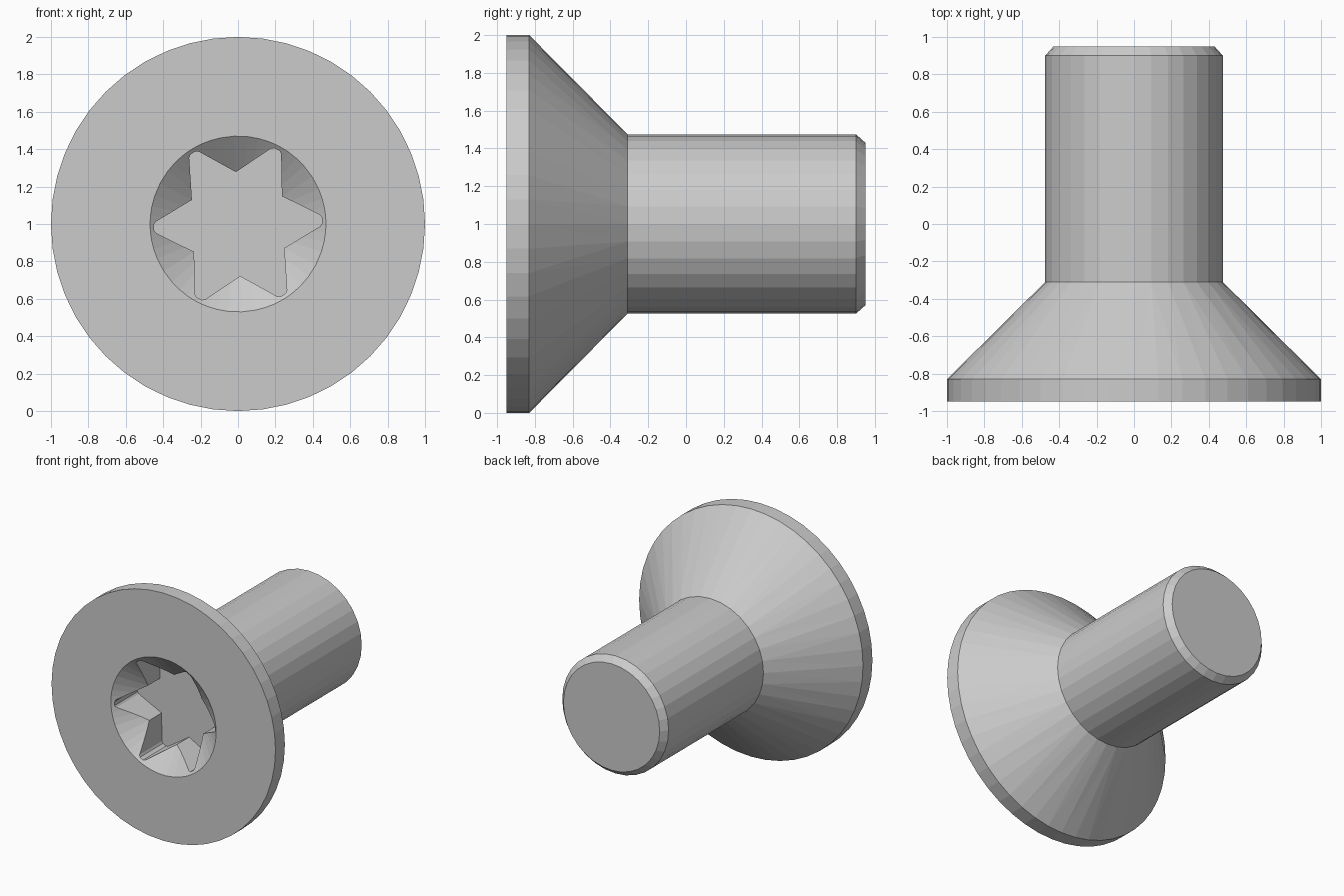
import bpy, bmesh
from math import sin, cos, radians

if "Cube" in bpy.data.objects:
    bpy.data.objects.remove(bpy.data.objects["Cube"])

bm = bmesh.new()
CZ = 1.0      # height of the screw axis
TWIST = 2.4   # rotation of the star socket


def loop(points):
    """Ring of vertices around the y axis from (angle in degrees, radius, y)."""
    return [(a, bm.verts.new((r * cos(radians(a)), y, CZ + r * sin(radians(a)))))
            for a, r, y in points]


def ring(n, r, y):
    return loop([(360 * i / n, r, y) for i in range(n)])


def stitch(a, b):
    """Join two rings: quads when the counts match, otherwise triangles by angle."""
    na, nb = len(a), len(b)
    if na == nb:
        for i in range(na):
            j = (i + 1) % na
            bm.faces.new((a[i][1], a[j][1], b[j][1], b[i][1]))
        return
    i = j = 0
    while i < na or j < nb:
        next_a = a[(i + 1) % na][0] + 360 * ((i + 1) // na)
        next_b = b[(j + 1) % nb][0] + 360 * ((j + 1) // nb)
        va, vb = a[i % na][1], b[j % nb][1]
        if j >= nb or (i < na and next_a <= next_b):
            bm.faces.new((va, a[(i + 1) % na][1], vb))
            i += 1
        else:
            bm.faces.new((va, b[(j + 1) % nb][1], vb))
            j += 1


def cap(a):
    bm.faces.new([v for _, v in a])


# Head and shank
face = ring(48, 1.0, -0.95)
rim = ring(48, 1.0, -0.83)
neck = ring(32, 0.475, -0.31)
shank = ring(32, 0.475, 0.90)
tip = ring(32, 0.43, 0.95)
for a, b in ((face, rim), (rim, neck), (neck, shank), (shank, tip)):
    stitch(a, b)
cap(tip)

# Six-pointed socket: conical lead-in cut into straight star walls
OPEN_R, POINT_R, VALLEY_R, TIP_R = 0.47, 0.495, 0.278, 0.45
half = [4, 8, 14, 21, 30]
offsets = [0, 2] + half + [60 - p for p in reversed(half[:-1])] + [58]


def star_radius(p):
    p = radians(min(p, 60 - p))
    r = POINT_R * VALLEY_R * 0.5 / (POINT_R * sin(p) + VALLEY_R * sin(radians(30) - p))
    return min(r, TIP_R)


star = [(TWIST + 60 * k + p, star_radius(p)) for k in range(6) for p in offsets]
opening = loop([(a, OPEN_R, -0.95) for a, r in star])
edge = loop([(a, r, -0.95 + 0.8 * (OPEN_R - r)) for a, r in star])
floor = loop([(a, r, -0.64) for a, r in star])
stitch(face, opening)
stitch(opening, edge)
stitch(edge, floor)
cap(floor)

bmesh.ops.recalc_face_normals(bm, faces=bm.faces)
mesh = bpy.data.meshes.new("countersunk_screw")
bm.to_mesh(mesh)
bm.free()
bpy.context.collection.objects.link(bpy.data.objects.new("countersunk_screw", mesh))
